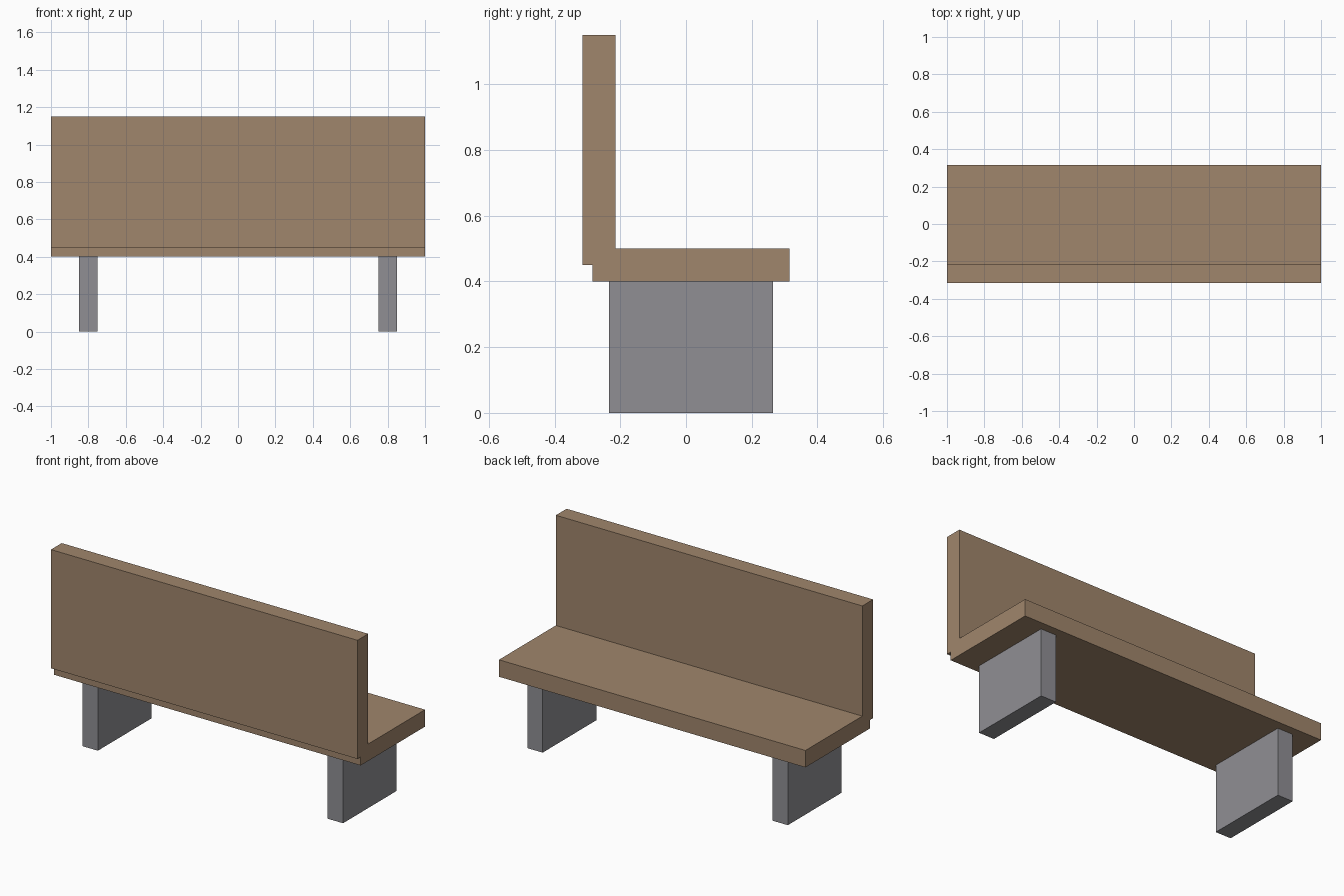
import bpy
import bmesh

if "Cube" in bpy.data.objects:
    bpy.data.objects.remove(bpy.data.objects["Cube"])


def material(name, rgb):
    m = bpy.data.materials.new(name)
    m.diffuse_color = (*rgb, 1.0)
    m.use_nodes = True
    m.node_tree.nodes["Principled BSDF"].inputs["Base Color"].default_value = m.diffuse_color
    return m


wood = material("tan wood", (0.352, 0.238, 0.150))
stone = material("grey stone", (0.279, 0.275, 0.296))


def extrude_profile(name, yz, x0, x1, mat):
    """Extrude a side profile (y, z points) along x."""
    bm = bmesh.new()
    face = bm.faces.new([bm.verts.new((x0, y, z)) for y, z in yz])
    ext = bmesh.ops.extrude_face_region(bm, geom=[face])
    verts = [g for g in ext["geom"] if isinstance(g, bmesh.types.BMVert)]
    bmesh.ops.translate(bm, verts=verts, vec=(x1 - x0, 0, 0))
    bmesh.ops.recalc_face_normals(bm, faces=bm.faces)
    mesh = bpy.data.meshes.new(name)
    bm.to_mesh(mesh)
    bm.free()
    mesh.materials.append(mat)
    obj = bpy.data.objects.new(name, mesh)
    bpy.context.collection.objects.link(obj)
    return obj


# Seat plank and backrest, joined in one L profile with a small rear step
extrude_profile("seat_and_backrest", [
    (-0.285, 0.40), (0.315, 0.40), (0.315, 0.50), (-0.215, 0.50),
    (-0.215, 1.15), (-0.315, 1.15), (-0.315, 0.45), (-0.285, 0.45),
], -1.0, 1.0, wood)

# Slab legs
for side, x in (("left", -0.8), ("right", 0.8)):
    extrude_profile(side + "_leg", [
        (-0.235, 0.0), (0.265, 0.0), (0.265, 0.40), (-0.235, 0.40),
    ], x - 0.05, x + 0.05, stone)
